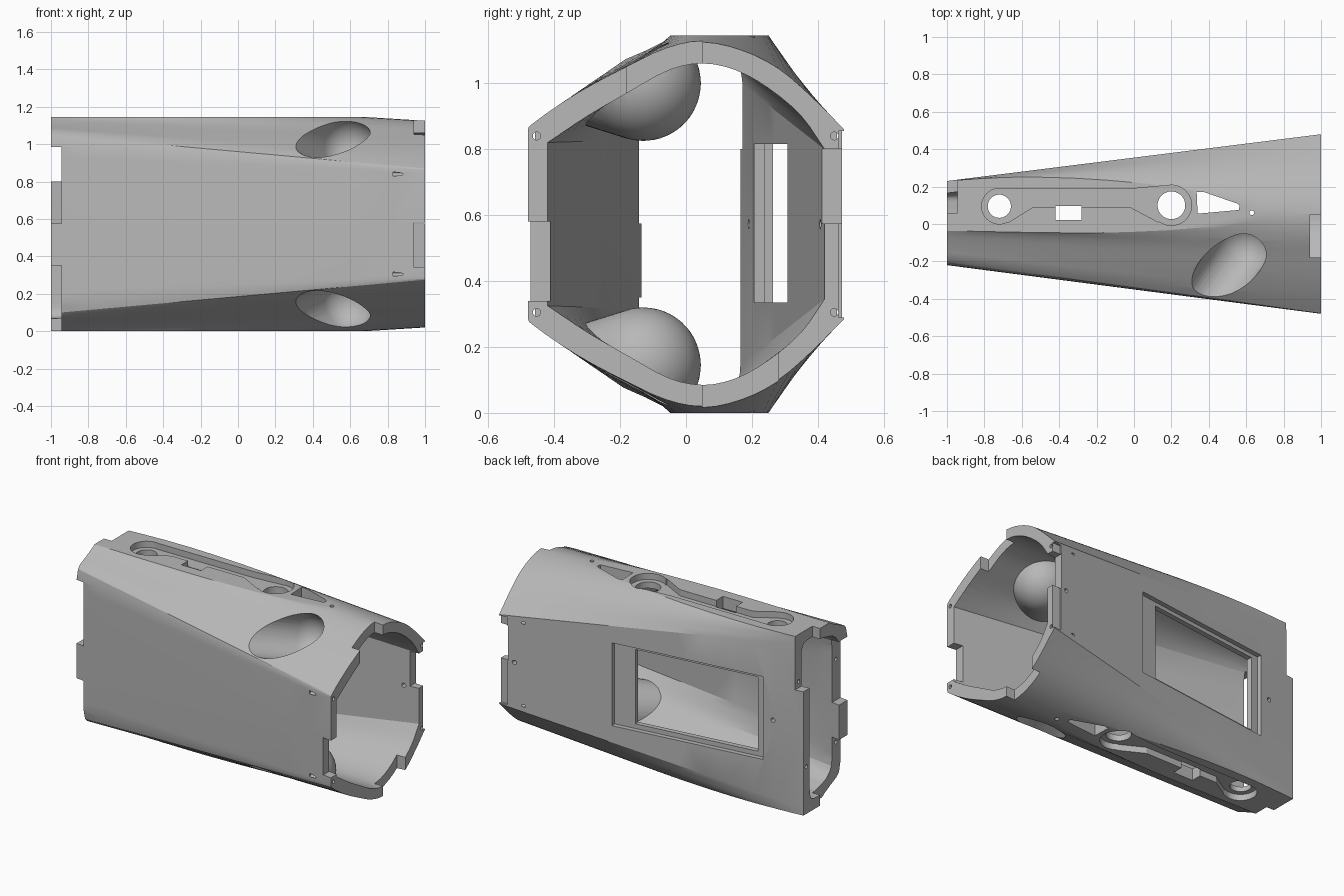
import bpy, bmesh, math
from mathutils import Matrix, Vector

if "Cube" in bpy.data.objects:
    bpy.data.objects.remove(bpy.data.objects["Cube"], do_unlink=True)

HEIGHT = 1.145
MID = HEIGHT / 2

grey = bpy.data.materials.new("plain grey")
grey.use_nodes = True
grey.diffuse_color = (0.48, 0.48, 0.48, 1)
grey.node_tree.nodes["Principled BSDF"].inputs["Base Color"].default_value = (0.48, 0.48, 0.48, 1)


def tube(name, rings, matrix=None, flip=False):
    """Closed solid skinned over equal-length rings of points."""
    bm = bmesh.new()
    rows = [[bm.verts.new(p) for p in ring] for ring in rings]
    n = len(rows[0])
    for a, b in zip(rows, rows[1:]):
        for i in range(n):
            j = (i + 1) % n
            bm.faces.new((a[i], a[j], b[j], b[i]))
    bm.faces.new(rows[0][::-1])
    bm.faces.new(rows[-1])
    if matrix:
        bm.transform(matrix)
    if flip:
        for v in bm.verts:
            v.co.z = HEIGHT - v.co.z
    bm.normal_update()
    if bm.calc_volume(signed=True) < 0:
        bmesh.ops.reverse_faces(bm, faces=bm.faces[:])
    bmesh.ops.triangulate(bm, faces=bm.faces[:])
    mesh = bpy.data.meshes.new(name)
    bm.to_mesh(mesh)
    bm.free()
    mesh.materials.append(grey)
    obj = bpy.data.objects.new(name, mesh)
    bpy.context.collection.objects.link(obj)
    return obj


def volume(mesh):
    bm = bmesh.new()
    bm.from_mesh(mesh)
    result = bm.calc_volume(signed=True)
    bm.free()
    return result


def combine(target, tool, operation="DIFFERENCE"):
    """Boolean that keeps the first solver result with a sensible volume."""
    before = volume(target.data)
    mod = target.modifiers.new("cut", "BOOLEAN")
    mod.operation, mod.object = operation, tool
    result = None
    for solver in ("MANIFOLD", "EXACT", "FLOAT"):
        mod.solver = solver
        bpy.context.view_layer.update()
        deps = bpy.context.evaluated_depsgraph_get()
        mesh = bpy.data.meshes.new_from_object(target.evaluated_get(deps))
        if before * .1 < volume(mesh) < before * .999999:
            result = mesh
            break
        bpy.data.meshes.remove(mesh)
    target.modifiers.remove(mod)
    if result:
        target.data = result
    bpy.data.objects.remove(tool, do_unlink=True)


def prism(outline, z0, z1, **kw):
    return tube("cutter", [[(x, y, z) for x, y in outline] for z in (z0, z1)], **kw)


def box(x0, x1, y0, y1, z0, z1, **kw):
    return prism([(x0, y0), (x1, y0), (x1, y1), (x0, y1)], z0, z1, **kw)


def circle(x, y, r, n=40):
    return [(x + r * math.cos(math.tau * i / n), y + r * math.sin(math.tau * i / n))
            for i in range(n)]


def rounded(points):
    """Upper half section: straight side walls, spline over the crown."""
    p = [Vector(q) for q in points]
    last = len(p) - 2
    out = p[:2]
    for i in range(1, last):
        a, b = p[i], p[i + 1]
        size = (b - a).length
        ma = (b - p[i - 1] if i > 1 else b - a).normalized() * size
        mb = (p[i + 2] - a if i + 1 < last else b - a).normalized() * size
        for t in (1 / 3, 2 / 3, 1):
            out.append(a * (2*t**3 - 3*t**2 + 1) + ma * (t**3 - 2*t**2 + t)
                       + b * (3*t**2 - 2*t**3) + mb * (t**3 - t**2))
    return out + [p[-1]]


def loft(name, small, large, x0, x1, steps=12):
    """Skin between the narrow and wide end sections, mirrored top to bottom."""
    small, large = rounded(small), rounded(large)
    rings = []
    for k in range(steps + 1):
        x = x0 + (x1 - x0) * k / steps
        t = (x + 1) / 2
        top = [tuple(a * (1 - t) + b * t) for a, b in zip(small, large)]
        low = [(y, HEIGHT - z) for y, z in reversed(top[1:-1])]
        rings.append([(x, y, z) for y, z in top + low])
    return tube(name, rings)


# Outer shell, flattened at the top and bottom
body = loft("tapered_housing",
            [(-.22, MID), (-.22, .87), (-.205, 1.05), (-.12, 1.1), (-.03, 1.15), (0, 1.2),
             (.06, 1.25), (.15, 1.25), (.2, 1.22), (.225, 1.18), (.23, 1.1), (.23, MID)],
            [(-.48, MID), (-.48, .85), (-.475, .87), (-.33, .97), (-.18, 1.05), (-.06, 1.105),
             (.05, 1.125), (.17, 1.1), (.28, 1.045), (.38, .96), (.48, .86), (.48, MID)], -1, 1)
combine(body, box(-2, 2, -1, 1, 0, HEIGHT), "INTERSECT")


# Ball sockets: rounded cups with an outward-leaning bore
def capsule(r, flip):
    rings = []
    for k in range(13):
        a = math.radians(-88 + 88 * k / 12)
        rings.append([(x, y, r * math.sin(a)) for x, y in circle(0, 0, r * math.cos(a))])
    rings.append([(x, y, .6) for x, y in circle(0, 0, r)])
    lean = Vector((-.58, -.8, .25)).to_track_quat("Z", "Y").to_matrix().to_4x4()
    return tube("socket", rings, matrix=Matrix.Translation((.58, -.13, 1.0)) @ lean, flip=flip)


# Hollow interior, leaving the cups standing
inner = loft("cavity",
             [(-.135, MID), (-.135, .83), (-.13, .98), (-.08, 1.04), (-.02, 1.06), (.04, 1.075),
              (.1, 1.075), (.14, 1.07), (.16, 1.04), (.165, 1.0), (.165, MID)],
             [(-.42, MID), (-.42, .82), (-.3, .9), (-.17, .975), (-.05, 1.04), (.05, 1.06),
              (.15, 1.04), (.25, .985), (.35, .9), (.42, .8), (.42, MID)], -1.02, 1.02)
for flip in (False, True):
    combine(inner, capsule(.175, flip))
combine(body, inner)

# Recessed strap pocket and through holes, on top and bottom alike
strap = [(-.72, .188), (-.72, .003), (-.67, .01), (-.54, .09), (-.02, .09), (.13, .01),
         (.2, .1), (.17, .205), (-.02, .188)]
wedge = [(.34, .055), (.56, .075), (.565, .1), (.55, .11), (.37, .172), (.335, .172)]
for flip in (False, True):
    combine(body, capsule(.145, flip))
    for shape in (strap, circle(-.72, .095, .095), circle(.2, .1, .108)):
        combine(body, prism(shape, 1.105, 1.3, flip=flip))
    for shape in (circle(-.72, .095, .062), circle(.2, .1, .074), wedge, circle(.63, .06, .013, 16)):
        combine(body, prism(shape, .93, 1.3, flip=flip))
    combine(body, box(-.42, -.28, .022, .095, .93, 1.3, flip=flip))

# Stepped window in the sloping back wall
slope = Matrix.Translation((0, .355, 0)) @ Matrix.Rotation(math.atan(.125), 4, "Z")
combine(body, box(-.74, .26, -.03, .2, .305, .84, matrix=slope))
combine(body, box(-.69, .12, -.15, .2, .335, .815, matrix=slope))

# Interlocking notches at the wide end
combine(body, box(.94, 1.2, -.7, -.3, .34, .58))
combine(body, box(.94, 1.2, -.18, .05, .9, 1.3))
combine(body, box(.94, 1.2, .3, .7, .575, .8))
combine(body, box(.94, 1.2, .05, .28, -.2, .25))
combine(body, box(.945, 1.2, .463, .7, .29, .855))

# Interlocking notches at the narrow end
combine(body, box(-1.2, -.945, -.5, -.12, .575, .985))
combine(body, box(-1.2, -.945, -.5, .06, -.2, .35))
combine(body, box(-1.2, -.945, .06, .5, .8, 1.3))

# Pin bores in the end faces and small holes through the back wall
for z in (.305, .84):
    for x, ys in ((.95, (-.453, .45)), (-.95, (-.18, .2))):
        for y in ys:
            turn = Matrix.Translation((x, y, z)) @ Matrix.Rotation(math.pi / 2, 4, "Y")
            combine(body, prism(circle(0, 0, .012, 16), -.12, .12, matrix=turn))
for x in (.9, -.8):
    turn = Matrix.Translation((x, .355 + .125 * x, MID)) @ Matrix.Rotation(math.pi / 2, 4, "X")
    combine(body, prism(circle(0, 0, .014, 16), -.15, .15, matrix=turn))

# Smooth curves, crisp edges
bpy.ops.object.select_all(action="DESELECT")
body.select_set(True)
bpy.context.view_layer.objects.active = body
bpy.ops.object.shade_smooth_by_angle(angle=math.radians(22))
